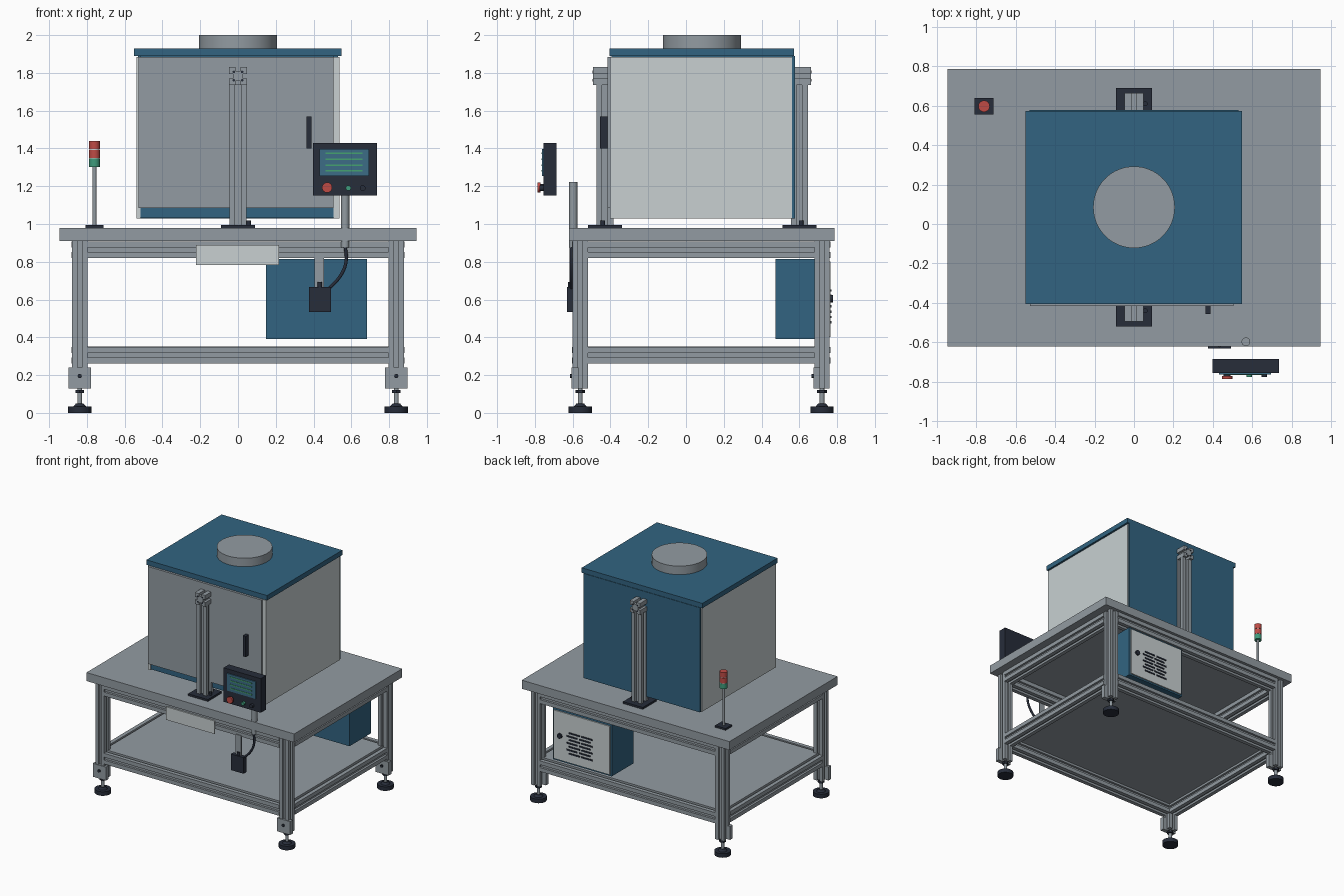
import bpy, bmesh, math
from mathutils import Vector, Matrix

if "Cube" in bpy.data.objects:
    bpy.data.objects.remove(bpy.data.objects["Cube"])


def colour(name, rgb):
    m = bpy.data.materials.new(name)
    m.diffuse_color = (*rgb, 1)
    m.use_nodes = True
    m.node_tree.nodes["Principled BSDF"].inputs["Base Color"].default_value = m.diffuse_color
    return m


STEEL = colour("steel grey", (0.29, 0.33, 0.36))
PALE = colour("pale grey", (0.58, 0.63, 0.64))
BLUE = colour("deep blue", (0.032, 0.127, 0.22))
DARK = colour("charcoal", (0.02, 0.026, 0.042))
RED = colour("red", (0.52, 0.07, 0.06))
GREEN = colour("green", (0.05, 0.33, 0.2))
SCREEN = colour("screen blue", (0.045, 0.15, 0.24))
LINE = colour("screen green", (0.06, 0.36, 0.16))


def finish(name, bm, mat):
    bmesh.ops.recalc_face_normals(bm, faces=bm.faces)
    me = bpy.data.meshes.new(name)
    bm.to_mesh(me)
    bm.free()
    me.materials.append(mat)
    ob = bpy.data.objects.new(name, me)
    bpy.context.collection.objects.link(ob)
    return ob


def box(name, mat, x, y, z):
    """Block between the limits (low, high) on each axis."""
    bm = bmesh.new()
    bmesh.ops.create_cube(bm, size=1)
    for v in bm.verts:
        v.co = [(lo + hi) / 2 + c * (hi - lo) for c, (lo, hi) in zip(v.co, (x, y, z))]
    return finish(name, bm, mat)


AXES = {"x": Matrix.Rotation(math.pi / 2, 4, "Y"),
        "y": Matrix.Rotation(-math.pi / 2, 4, "X"), "z": Matrix.Identity(4)}


def rod(name, mat, base, r, length, axis="z", r2=None, sides=32):
    """Round bar or cone starting at base, running along the axis."""
    bm = bmesh.new()
    bmesh.ops.create_cone(bm, cap_ends=True, segments=sides, radius1=r,
                          radius2=r if r2 is None else r2, depth=length,
                          matrix=Matrix.Translation(base) @ AXES[axis]
                          @ Matrix.Translation((0, 0, length / 2)))
    for f in bm.faces:
        f.smooth = len(f.verts) == 4 and sides > 8
    ob = finish(name, bm, mat)
    for e in ob.data.edges:
        a, b = (ob.data.vertices[i].co for i in e.vertices)
        along = (b - a).normalized()
        d = (AXES[axis] @ Vector((0, 0, 1)))
        e.use_edge_sharp = abs(along.dot(d)) < 0.3
    return ob


def slotted_bar(name, base, w, length, axis, slot=0.012, depth=0.018):
    """Square aluminium bar with a groove down each face."""
    h = w / 2
    side = [(-h, -h), (-slot, -h), (-slot, depth - h), (slot, depth - h), (slot, -h)]
    bm = bmesh.new()
    M = Matrix.Translation(base) @ AXES[axis]
    ring = []
    for k in range(4):
        R = Matrix.Rotation(k * math.pi / 2, 4, "Z")
        ring += [bm.verts.new(M @ (R @ Vector((px, py, 0)))) for px, py in side]
    face = bm.faces.new(ring)
    ext = bmesh.ops.extrude_face_region(bm, geom=[face])
    push = M.to_3x3() @ Vector((0, 0, length))
    bmesh.ops.translate(bm, vec=push,
                        verts=[v for v in ext["geom"] if isinstance(v, bmesh.types.BMVert)])
    return finish(name, bm, STEEL)


# Table top and lower shelf
box("table_top", STEEL, (-0.945, 0.945), (-0.62, 0.785), (0.91, 0.98))
box("lower_shelf", STEEL, (-0.83, 0.83), (-0.55, 0.71), (0.335, 0.352))

# Legs with levelling feet
FRONT, BACK, LX = -0.56, 0.72, 0.838
for sx in (-1, 1):
    for y in (FRONT, BACK):
        x = sx * LX
        slotted_bar("leg", (x, y, 0.13), 0.08, 0.78, "z")
        box("foot_bracket", STEEL, (x - 0.06, x + 0.06), (y - 0.045, y - 0.01), (0.13, 0.24))
        rod("bracket_bolt", DARK, (x, y - 0.055, 0.195), 0.011, 0.012, "y", sides=16)
        rod("foot_pad", DARK, (x, y, 0), 0.062, 0.033)
        rod("foot_cone", DARK, (x, y, 0.033), 0.034, 0.017, r2=0.02)
        rod("foot_stem", STEEL, (x, y, 0.045), 0.013, 0.09, sides=16)
        rod("foot_nut", DARK, (x, y, 0.105), 0.026, 0.016, sides=6)

# Frame rails
for z in (0.305, 0.864):
    for y in (FRONT, BACK):
        slotted_bar("long_rail", (-LX + 0.04, y, z), 0.088, 2 * LX - 0.08, "x")
    for sx in (-1, 1):
        slotted_bar("side_rail", (sx * LX, FRONT + 0.04, z), 0.088, BACK - FRONT - 0.08, "y")

# Chamber: body, side panels, door, lid and vent collar
box("chamber_body", BLUE, (-0.515, 0.505), (-0.395, 0.575), (1.035, 1.89))
box("right_panel", PALE, (0.505, 0.537), (-0.402, 0.562), (1.03, 1.885))
box("left_panel", PALE, (-0.537, -0.515), (-0.402, 0.562), (1.03, 1.885))
box("back_panel", BLUE, (-0.53, 0.53), (0.562, 0.577), (1.03, 1.89))
box("chamber_door", STEEL, (-0.527, 0.505), (-0.415, -0.396), (1.085, 1.885))
box("door_handle", DARK, (0.363, 0.388), (-0.455, -0.415), (1.4, 1.57))
box("chamber_lid", BLUE, (-0.55, 0.548), (-0.405, 0.573), (1.89, 1.93))
rod("vent_collar", STEEL, (0, 0.085, 1.93), 0.207, 0.07, sides=64)

# Support posts front and back
for y, s in ((-0.43, -1), (0.6, 1)):
    box("post_base", DARK, (-0.09, 0.09), (y - 0.09, y + 0.09), (0.98, 0.996))
    slotted_bar("post", (0, y, 0.996), 0.09, 0.744, "z", 0.015, 0.02)
    outer = y + s * 0.063
    slotted_bar("pivot_beam", (0, min(outer, y - s * 0.045), 1.783), 0.094, 0.108, "y", 0.012, 0.02)
    for dx in (-0.022, 0.022):
        for dz in (-0.022, 0.022):
            rod("beam_bolt", DARK, (dx, outer - 0.002, 1.783 + dz), 0.007, 0.004, "y", sides=12)
    rod("base_bolt", DARK, (0.057, y + s * 0.01, 0.996), 0.012, 0.022, sides=16)

# Control panel with screen and buttons
box("control_panel", DARK, (0.397, 0.736), (-0.755, -0.685), (1.15, 1.43))
box("control_screen", SCREEN, (0.432, 0.694), (-0.763, -0.755), (1.255, 1.396))
for z in (1.374, 1.343, 1.312, 1.281):
    box("screen_line", LINE, (0.463, 0.66), (-0.766, -0.763), (z - 0.004, z + 0.004))
rod("stop_button_stem", DARK, (0.472, -0.772, 1.193), 0.018, 0.017, "y")
rod("stop_button", RED, (0.472, -0.786, 1.193), 0.027, 0.016, "y")
rod("start_button", GREEN, (0.584, -0.775, 1.19), 0.014, 0.02, "y")
rod("reset_button", DARK, (0.66, -0.775, 1.19), 0.015, 0.02, "y")
rod("panel_pole", STEEL, (0.567, -0.597, 0.875), 0.022, 0.348)

# Control cable
curve = bpy.data.curves.new("control_cable", "CURVE")
curve.dimensions = "3D"
curve.bevel_depth = 0.009
curve.bevel_resolution = 3
path = [(0.567, 0.89), (0.572, 0.8), (0.545, 0.73), (0.48, 0.655)]
spline = curve.splines.new("BEZIER")
spline.bezier_points.add(len(path) - 1)
for p, (x, z) in zip(spline.bezier_points, path):
    p.co = (x, -0.607, z)
    p.handle_left_type = p.handle_right_type = "AUTO"
curve.materials.append(DARK)
bpy.context.collection.objects.link(bpy.data.objects.new("control_cable", curve))

# Hanging switch box
box("switch_strap", STEEL, (0.405, 0.456), (-0.61, -0.6), (0.6, 0.83))
box("switch_box", DARK, (0.376, 0.492), (-0.63, -0.595), (0.535, 0.667))
rod("switch_knob", DARK, (0.433, -0.613, 0.667), 0.012, 0.025, sides=16)

# Front name plate, left blank
box("front_plate", PALE, (-0.222, 0.216), (-0.616, -0.605), (0.783, 0.89))

# Electrical cabinet with vented rear door
box("cabinet", BLUE, (0.147, 0.682), (0.475, 0.755), (0.39, 0.815))
box("cabinet_door", PALE, (0.16, 0.669), (0.755, 0.765), (0.403, 0.802))
for i in range(7):
    inset = 0.02 * (i % 2)
    z = 0.48 + i * 0.028
    for k in range(2):
        x0 = 0.315 + inset + k * 0.115
        box("vent_slot", DARK, (x0, x0 + 0.1), (0.765, 0.77), (z - 0.006, z + 0.006))
rod("cabinet_lock", DARK, (0.61, 0.765, 0.605), 0.02, 0.014, "y")

# Signal tower
TX, TY = -0.76, 0.597
box("tower_base", DARK, (TX - 0.048, TX + 0.048), (TY - 0.042, TY + 0.042), (0.98, 0.995))
rod("tower_pole", STEEL, (TX, TY, 0.995), 0.01, 0.31, sides=16)
for z, mat in ((1.303, GREEN), (1.35, RED), (1.397, RED)):
    rod("tower_lamp", mat, (TX, TY, z), 0.029, 0.043)
for z in (1.346, 1.393):
    rod("lamp_spacer", PALE, (TX, TY, z), 0.027, 0.004)
